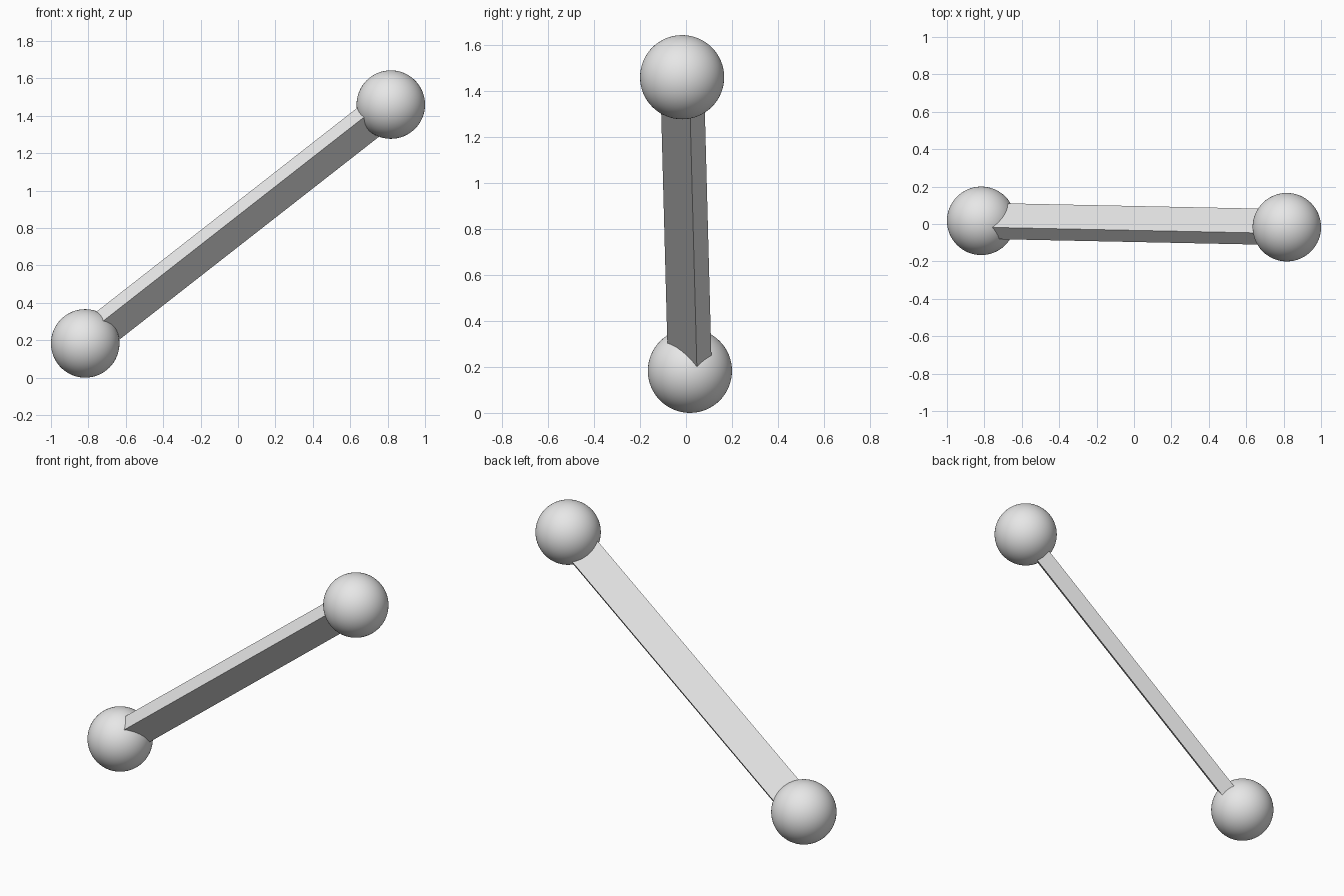
import bpy
from mathutils import Vector, Matrix

cube = bpy.data.objects.get("Cube")
if cube:
    bpy.data.objects.remove(cube, do_unlink=True)

grey = bpy.data.materials.new("light_grey")
grey.use_nodes = True
grey.diffuse_color = (0.8, 0.8, 0.8, 1)
grey.node_tree.nodes["Principled BSDF"].inputs["Base Color"].default_value = (0.8, 0.8, 0.8, 1)

RADIUS = 0.183
low_end = Vector((-0.817, 0.017, RADIUS))
high_end = Vector((0.817, -0.017, 1.46))


def finish(name):
    obj = bpy.context.object
    obj.name = name
    obj.data.materials.append(grey)
    return obj


# Smooth ball on each end
for name, centre in (("lower_ball", low_end), ("upper_ball", high_end)):
    bpy.ops.mesh.primitive_uv_sphere_add(segments=64, ring_count=32, radius=RADIUS, location=centre)
    finish(name)
    bpy.ops.object.shade_smooth()

# Flat rectangular bar between the ball centres, rolled by 45 degrees
axis = high_end - low_end
along = axis.normalized()
up = Vector((0, 0, 1))
up = (up - along * up.dot(along)).normalized()
side = up.cross(along)
wide = (side - up).normalized()
thin = (side + up).normalized()

bpy.ops.mesh.primitive_cube_add(size=1)
bar = finish("connecting_bar")
bar.data.transform(Matrix.Diagonal((axis.length, 0.184, 0.088, 1)))
rotation = Matrix((along, wide, thin)).transposed().to_4x4()
bar.matrix_world = Matrix.Translation((low_end + high_end) / 2) @ rotation
